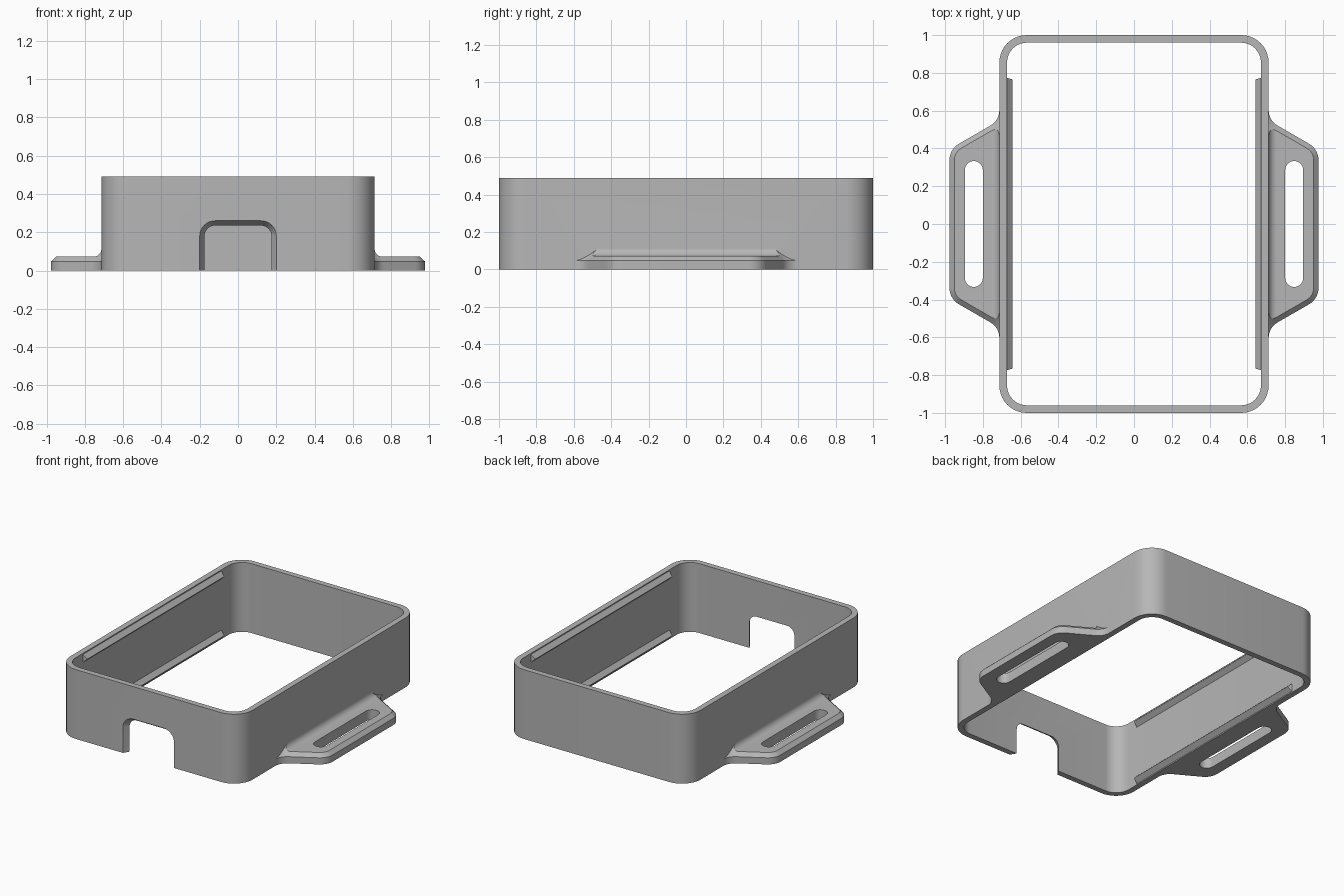
import bpy, bmesh
from math import sin, cos, pi, radians, tan

cube = bpy.data.objects.get("Cube")
if cube:
    bpy.data.objects.remove(cube, do_unlink=True)

grey = bpy.data.materials.new("plain grey")
grey.use_nodes = True
GREY = (0.47, 0.47, 0.47, 1)
grey.diffuse_color = GREY
grey.node_tree.nodes["Principled BSDF"].inputs["Base Color"].default_value = GREY


def loft(name, rings):
    """Closed solid through rings of equal point count."""
    bm = bmesh.new()
    rows = [[bm.verts.new(p) for p in ring] for ring in rings]
    n = len(rows[0])
    for a, b in zip(rows, rows[1:]):
        for i in range(n):
            j = (i + 1) % n
            bm.faces.new((a[i], a[j], b[j], b[i]))
    bm.faces.new(rows[0])
    bm.faces.new(rows[-1])
    bmesh.ops.recalc_face_normals(bm, faces=bm.faces)
    mesh = bpy.data.meshes.new(name)
    bm.to_mesh(mesh)
    bm.free()
    mesh.materials.append(grey)
    obj = bpy.data.objects.new(name, mesh)
    bpy.context.collection.objects.link(obj)
    return obj


def combine(obj, other, operation):
    """Apply a boolean and discard the second object."""
    mod = obj.modifiers.new("combine", 'BOOLEAN')
    mod.operation, mod.object, mod.solver = operation, other, 'EXACT'
    bpy.context.view_layer.objects.active = obj
    bpy.ops.object.modifier_apply(modifier=mod.name)
    bpy.data.objects.remove(other, do_unlink=True)


def arc(cx, cy, r, start, end, steps=10):
    return [(cx + r * cos(radians(start + (end - start) * i / steps)),
             cy + r * sin(radians(start + (end - start) * i / steps)))
            for i in range(steps + 1)]


def rounded_rect(hx, hy, r, cx=0):
    pts = []
    for sx, sy, a in ((1, 1, 0), (-1, 1, 90), (-1, -1, 180), (1, -1, 270)):
        pts += arc(cx + sx * (hx - r), sy * (hy - r), r, a, a + 90)
    return pts


def at_z(pts, z):
    return [(x, y, z) for x, y in pts]


def at_y(pts, y):
    return [(x, y, z) for x, z in pts]


# Open rectangular frame
WALL, INNER, HEIGHT = 0.713, 0.672, 0.49
outer = rounded_rect(WALL, 1, 0.145)
inner = rounded_rect(INNER, 0.96, 0.105)
frame = loft("frame", [at_z(outer, 0), at_z(outer, HEIGHT)])
combine(frame, loft("opening", [at_z(inner, -0.1), at_z(inner, 0.6)]), 'DIFFERENCE')


# Flared cable notch in the front wall
def arch(d):
    w, top, r = 0.2 - d, 0.26 - d, 0.08 - d
    return ([(w, -0.1)] + arc(w - r, top - r, r, 0, 90)
            + arc(r - w, top - r, r, 90, 180) + [(-w, -0.1)])


combine(frame, loft("notch", [at_y(arch(-0.0125), -1.02), at_y(arch(0.0375), -0.94)]),
        'DIFFERENCE')


# Strap ears: chamfered plate trimmed by a profile that sweeps up to the wall
def ear_outline(d):
    r_tip, r_root = 0.10, 0.095
    tip_y = 0.396 - r_tip * tan(pi / 6)
    half = arc(0.977 - r_tip, tip_y, r_tip - d, 0, 60)
    half += arc(WALL + r_root, 0.603, r_root + d, 240, 180)
    return [(x, -y) for x, y in reversed(half)] + half


def make_ear(side):
    def flip(ring):
        return [(side * x, y, z) for x, y, z in ring]
    name = "left_strap_ear" if side > 0 else "right_strap_ear"
    ear = loft(name, [flip(at_z(ear_outline(d), z))
                      for d, z in ((0, 0), (0, 0.047), (0.078, 0.121))])
    top, fillet = 0.072, 0.042
    profile = [(0.695, -0.05), (1.1, -0.05), (1.1, top)]
    profile += arc(WALL + fillet, top + fillet, fillet, 270, 180)
    profile += [(0.695, top + fillet)]
    combine(ear, loft("trim", [flip(at_y(profile, y)) for y in (-0.8, 0.8)]), 'INTERSECT')
    slot = rounded_rect(0.0475, 0.333, 0.0474, 0.848)
    combine(ear, loft("slot", [flip(at_z(slot, z)) for z in (-0.1, 0.2)]), 'DIFFERENCE')
    return ear


for side in (1, -1):
    combine(frame, make_ear(side), 'UNION')


# Triangular snap rails inside the long walls
def make_rail(name, side, z):
    def end(s):
        return [(side * 0.677, s * 0.775, z - 0.033),
                (side * 0.642, s * 0.765, z),
                (side * 0.677, s * 0.775, z + 0.033)]
    return loft(name, [end(-1), end(1)])


for side, label in ((1, "left"), (-1, "right")):
    make_rail(label + "_lower_rail", side, 0.036)
    make_rail(label + "_upper_rail", side, 0.454)

# Smooth the rounded walls, keep crisp edges
bpy.ops.object.select_all(action='DESELECT')
frame.select_set(True)
bpy.context.view_layer.objects.active = frame
bpy.ops.object.shade_smooth_by_angle(angle=radians(25))
